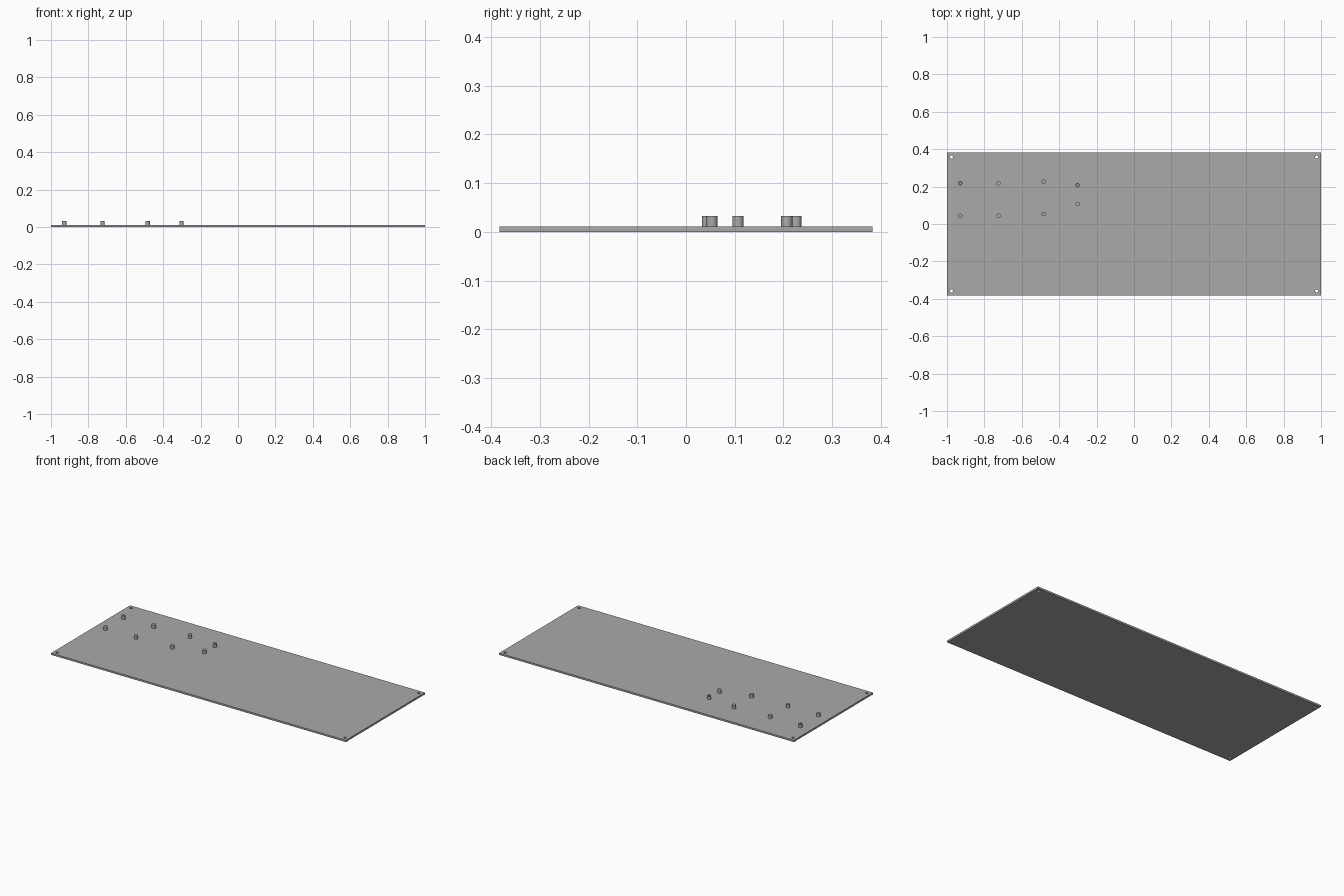
import bpy
import bmesh
from math import cos, sin, tau

cube = bpy.data.objects.get("Cube")
if cube:
    bpy.data.objects.remove(cube, do_unlink=True)

LENGTH, WIDTH, THICK = 2.0, 0.766, 0.011
POST_TOP, POST_R, BORE_R = 0.032, 0.0115, 0.006
HOLE_X, HOLE_Y, HOLE_R = 0.976, 0.358, 0.008

grey = bpy.data.materials.new("plain grey")
grey.use_nodes = True
colour = (0.4, 0.4, 0.4, 1)
grey.diffuse_color = colour
grey.node_tree.nodes["Principled BSDF"].inputs["Base Color"].default_value = colour


def finish(bm, name):
    bmesh.ops.recalc_face_normals(bm, faces=bm.faces)
    mesh = bpy.data.meshes.new(name)
    bm.to_mesh(mesh)
    bm.free()
    mesh.materials.append(grey)
    obj = bpy.data.objects.new(name, mesh)
    bpy.context.collection.objects.link(obj)
    bpy.ops.object.select_all(action="DESELECT")
    obj.select_set(True)
    bpy.context.view_layer.objects.active = obj
    bpy.ops.object.shade_smooth_by_angle()
    return obj


def loop(bm, points):
    verts = [bm.verts.new(p) for p in points]
    return [bm.edges.new((a, b)) for a, b in zip(verts, verts[1:] + verts[:1])]


def circle(x, y, r, z=0, n=24):
    return [(x + r * cos(tau * i / n), y + r * sin(tau * i / n), z) for i in range(n)]


# Base plate: outline with four corner screw holes, extruded to thickness
bm = bmesh.new()
hx, hy = LENGTH / 2, WIDTH / 2
edges = loop(bm, [(-hx, -hy, 0), (hx, -hy, 0), (hx, hy, 0), (-hx, hy, 0)])
for sx in (-1, 1):
    for sy in (-1, 1):
        edges += loop(bm, circle(sx * HOLE_X, sy * HOLE_Y, HOLE_R))
bmesh.ops.triangle_fill(bm, edges=edges, use_beauty=True)
ext = bmesh.ops.extrude_face_region(bm, geom=bm.faces[:], use_keep_orig=True)
top = [g for g in ext["geom"] if isinstance(g, bmesh.types.BMVert)]
bmesh.ops.translate(bm, verts=top, vec=(0, 0, THICK))
finish(bm, "base_plate")


# Hollow standoff posts: a rectangular profile swept around the post axis
def standoff(name, x, y):
    bm = bmesh.new()
    rings = [(POST_R, THICK), (POST_R, POST_TOP), (BORE_R, POST_TOP), (BORE_R, THICK)]
    loops = [loop(bm, circle(x, y, r, z)) for r, z in rings]
    for a, b in zip(loops, loops[1:]):
        bmesh.ops.bridge_loops(bm, edges=a + b)
    finish(bm, name)


columns = [(-0.929, 0.044, 0.218), (-0.724, 0.044, 0.218),
           (-0.483, 0.053, 0.226), (-0.302, 0.107, 0.207)]
for i, (x, front, back) in enumerate(columns, 1):
    standoff(f"front_standoff_{i}", x, front)
    standoff(f"back_standoff_{i}", x, back)
